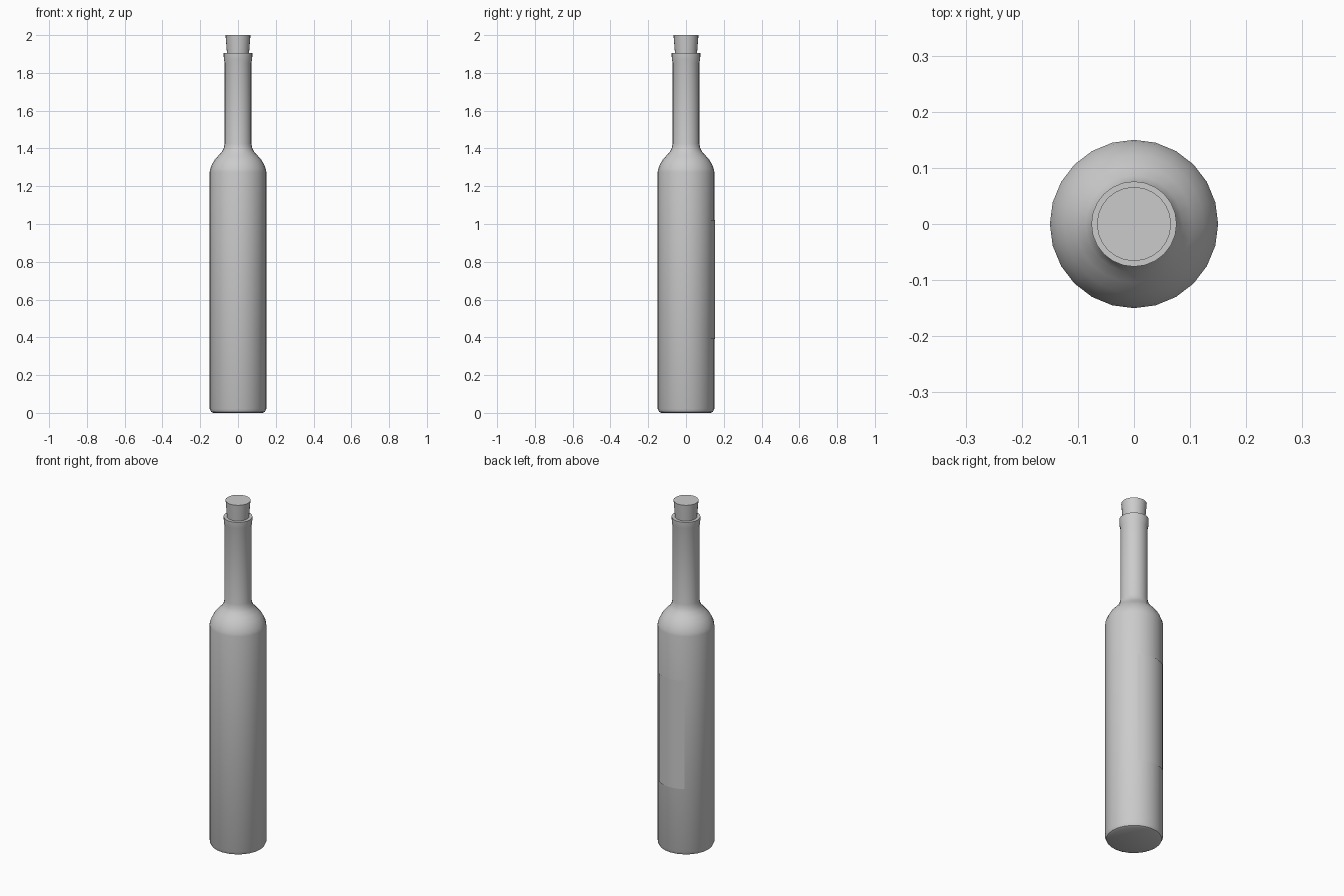
import bpy, bmesh, math

if "Cube" in bpy.data.objects:
    bpy.data.objects.remove(bpy.data.objects["Cube"])


def finish(bm, name, angle=35):
    bmesh.ops.recalc_face_normals(bm, faces=bm.faces)
    mesh = bpy.data.meshes.new(name)
    bm.to_mesh(mesh)
    bm.free()
    obj = bpy.data.objects.new(name, mesh)
    bpy.context.collection.objects.link(obj)
    bpy.ops.object.select_all(action='DESELECT')
    obj.select_set(True)
    bpy.context.view_layer.objects.active = obj
    bpy.ops.object.shade_smooth_by_angle(angle=math.radians(angle))
    return obj


def lathe(name, profile, sides=24, cap_bottom=True, cap_top=True):
    bm = bmesh.new()
    rings = []
    for r, z in profile:
        rings.append([bm.verts.new((r * math.cos(2 * math.pi * i / sides),
                                    r * math.sin(2 * math.pi * i / sides), z))
                      for i in range(sides)])
    for a, b in zip(rings, rings[1:]):
        for i in range(sides):
            j = (i + 1) % sides
            bm.faces.new((a[i], a[j], b[j], b[i]))
    if cap_bottom:
        bm.faces.new(rings[0])
    if cap_top:
        bm.faces.new(rings[-1])
    return finish(bm, name)


# Bottle: base, straight body, rounded shoulder, neck and lip
lathe("bottle", [
    (0.130, 0.0), (0.143, 0.006), (0.150, 0.022), (0.150, 1.275),
    (0.147, 1.292), (0.138, 1.315), (0.124, 1.34), (0.104, 1.362),
    (0.086, 1.382), (0.076, 1.40), (0.071, 1.425), (0.071, 1.855),
    (0.075, 1.87), (0.076, 1.905), (0.058, 1.905)], cap_top=False)

# Tapered cork stopper
lathe("cork", [(0.055, 1.86), (0.066, 2.0)])

# Thin curved label on the back of the body
bm = bmesh.new()
rows = []
steps, half = 8, math.radians(32)
for i in range(steps + 1):
    t = math.pi / 2 - half + 2 * half * i / steps
    rows.append([bm.verts.new((0.1535 * math.cos(t), 0.1535 * math.sin(t), z))
                 for z in (0.39, 1.02)])
for a, b in zip(rows, rows[1:]):
    bm.faces.new((a[0], b[0], b[1], a[1]))
finish(bm, "label")
